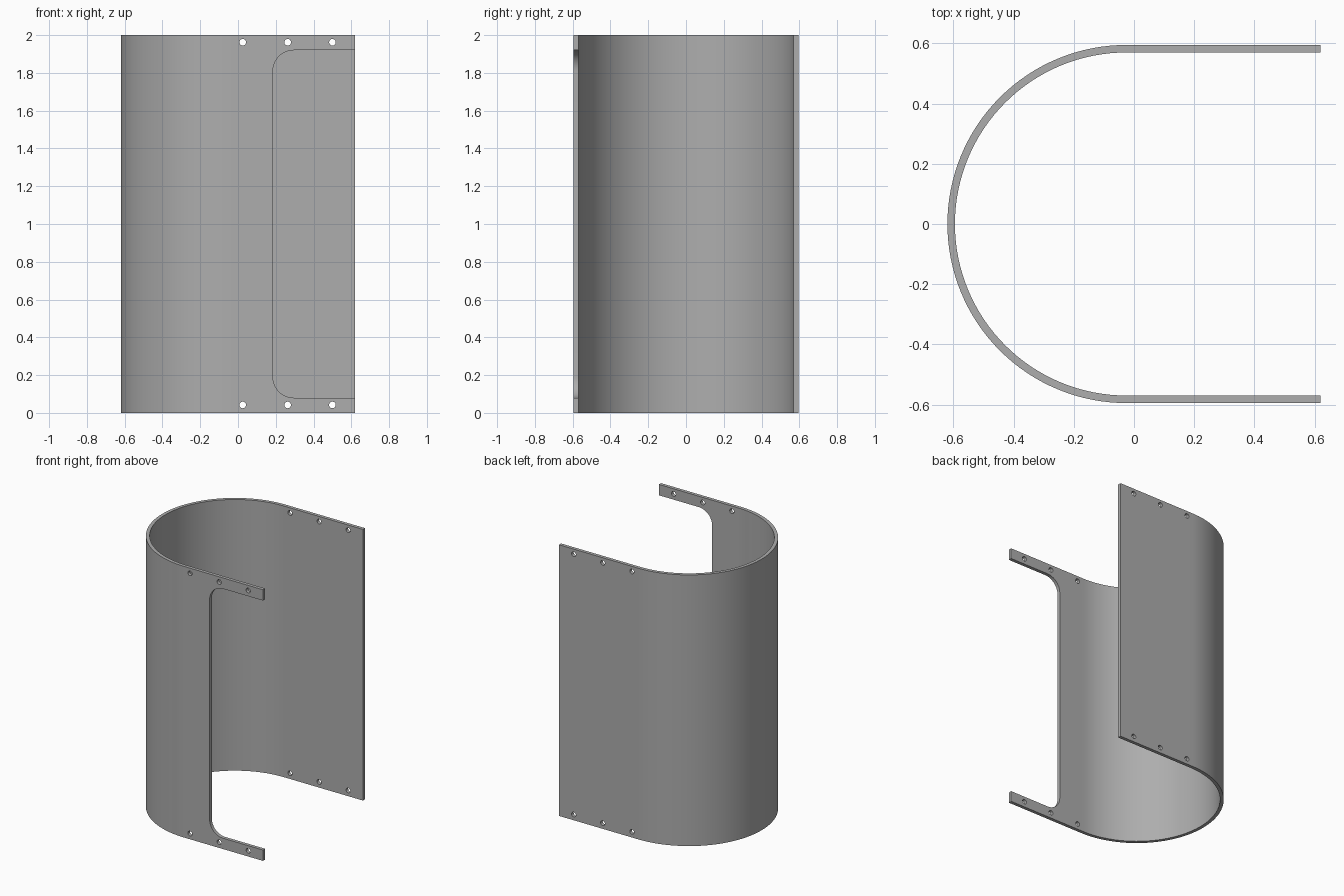
import bpy, bmesh, math
from mathutils import Vector

if "Cube" in bpy.data.objects:
    bpy.data.objects.remove(bpy.data.objects["Cube"])

HEIGHT, X_MAX = 2.0, 0.62
R_OUT, THICK, CX = 0.595, 0.025, -0.025


def prism(name, points, offset):
    """Extrude a closed planar outline by an offset vector."""
    bm = bmesh.new()
    face = bm.faces.new([bm.verts.new(p) for p in points])
    new = bmesh.ops.extrude_face_region(bm, geom=[face])["geom"]
    bmesh.ops.translate(bm, vec=Vector(offset),
                        verts=[v for v in new if isinstance(v, bmesh.types.BMVert)])
    bmesh.ops.recalc_face_normals(bm, faces=bm.faces)
    mesh = bpy.data.meshes.new(name)
    bm.to_mesh(mesh)
    bm.free()
    obj = bpy.data.objects.new(name, mesh)
    bpy.context.collection.objects.link(obj)
    return obj


def arc(cx, cy, r, a0, a1, n):
    return [(cx + r * math.cos(math.radians(a0 + (a1 - a0) * i / n)),
             cy + r * math.sin(math.radians(a0 + (a1 - a0) * i / n))) for i in range(n + 1)]


# U-shaped sheet: half-round wall running into two straight sides
r_in = R_OUT - THICK
outline = ([(X_MAX, R_OUT)] + arc(CX, 0, R_OUT, 90, 270, 64) + [(X_MAX, -R_OUT)]
           + [(X_MAX, -r_in)] + arc(CX, 0, r_in, 270, 90, 64) + [(X_MAX, r_in)])
shell = prism("curved_shell", [(x, y, 0) for x, y in outline], (0, 0, HEIGHT))

# Opening in the front side with rounded inner corners
x0, z0, z1, r = 0.185, 0.08, 1.92, 0.11
opening = ([(0.8, z1)] + arc(x0 + r, z1 - r, r, 90, 180, 12)
           + arc(x0 + r, z0 + r, r, 180, 270, 12) + [(0.8, z0)])
cutters = [prism("opening_cutter", [(x, -0.8, z) for x, z in opening], (0, 0.4, 0))]

# Bolt holes along the top and bottom edges, through both sides
for x in (0.025, 0.263, 0.5):
    for z in (0.042, HEIGHT - 0.038):
        ring = arc(x, z, 0.0175, 0, 360, 24)[:-1]
        cutters.append(prism("bolt_hole_cutter", [(a, -0.8, b) for a, b in ring], (0, 1.6, 0)))

# Apply the cuts, then remove the cutters
bpy.context.view_layer.objects.active = shell
shell.select_set(True)
for cutter in cutters:
    mod = shell.modifiers.new("cut", "BOOLEAN")
    mod.operation, mod.solver, mod.object = "DIFFERENCE", "EXACT", cutter
    bpy.ops.object.modifier_apply(modifier=mod.name)
    bpy.data.objects.remove(cutter, do_unlink=True)

# Plain grey metal
grey = bpy.data.materials.new("grey_metal")
grey.diffuse_color = (0.42, 0.42, 0.42, 1)
grey.use_nodes = True
grey.node_tree.nodes["Principled BSDF"].inputs["Base Color"].default_value = grey.diffuse_color
shell.data.materials.clear()
shell.data.materials.append(grey)
bpy.ops.object.shade_smooth_by_angle(angle=math.radians(30))
